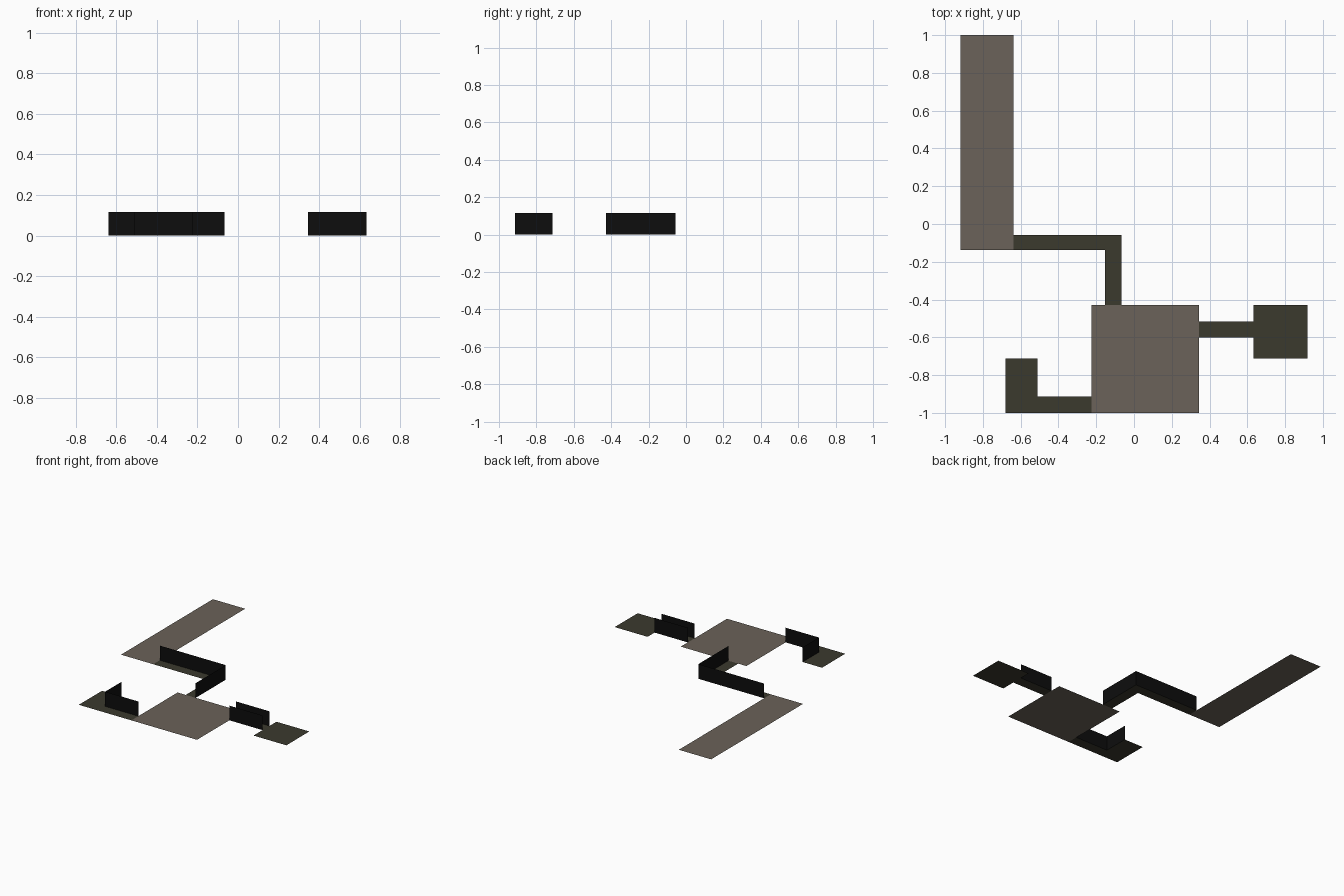
import bpy

if "Cube" in bpy.data.objects:
    bpy.data.objects.remove(bpy.data.objects["Cube"])

WALL_H = 0.115


def material(name, rgb):
    mat = bpy.data.materials.new(name)
    mat.diffuse_color = (*rgb, 1.0)
    mat.use_nodes = True
    mat.node_tree.nodes["Principled BSDF"].inputs["Base Color"].default_value = mat.diffuse_color
    return mat


stone = material("warm grey stone", (0.145, 0.122, 0.100))
olive = material("dark olive floor", (0.043, 0.041, 0.027))
black = material("near black wall", (0.004, 0.004, 0.004))


def make(name, verts, faces, mat):
    mesh = bpy.data.meshes.new(name)
    mesh.from_pydata(verts, [], faces)
    mesh.materials.append(mat)
    obj = bpy.data.objects.new(name, mesh)
    bpy.context.collection.objects.link(obj)
    return obj


def floor(name, x0, x1, y0, y1, mat):
    """Flat floor rectangle on the ground, facing up."""
    make(name, [(x0, y0, 0), (x1, y0, 0), (x1, y1, 0), (x0, y1, 0)],
         [(0, 1, 2, 3)], mat)


def wall(name, path):
    """Thin upright wall following a plan path."""
    n = len(path)
    verts = [(x, y, z) for z in (0, WALL_H) for x, y in path]
    make(name, verts, [(i, i + 1, n + i + 1, n + i) for i in range(n - 1)], black)


# Room floors
floor("long_hall_floor", -0.918, -0.638, -0.138, 1.0, stone)
floor("main_room_floor", -0.224, 0.345, -1.0, -0.428, stone)
floor("east_room_floor", 0.633, 0.918, -0.712, -0.428, olive)
floor("west_nook_floor", -0.68, -0.512, -1.0, -0.713, olive)

# Corridor floors
floor("north_corridor_floor", -0.638, -0.067, -0.138, -0.057, olive)
floor("north_corridor_leg_floor", -0.153, -0.067, -0.428, -0.138, olive)
floor("east_corridor_floor", 0.345, 0.633, -0.6, -0.515, olive)
floor("west_corridor_floor", -0.512, -0.224, -1.0, -0.914, olive)

# Corridor walls: outer bend, inner bend, and a parallel pair
wall("north_corridor_wall", [(-0.638, -0.057), (-0.067, -0.057), (-0.067, -0.428)])
wall("west_corridor_wall", [(-0.224, -0.914), (-0.512, -0.914), (-0.512, -0.713)])
for side, y in (("front", -0.6), ("back", -0.515)):
    wall(f"east_corridor_{side}_wall", [(0.345, y), (0.633, y)])
